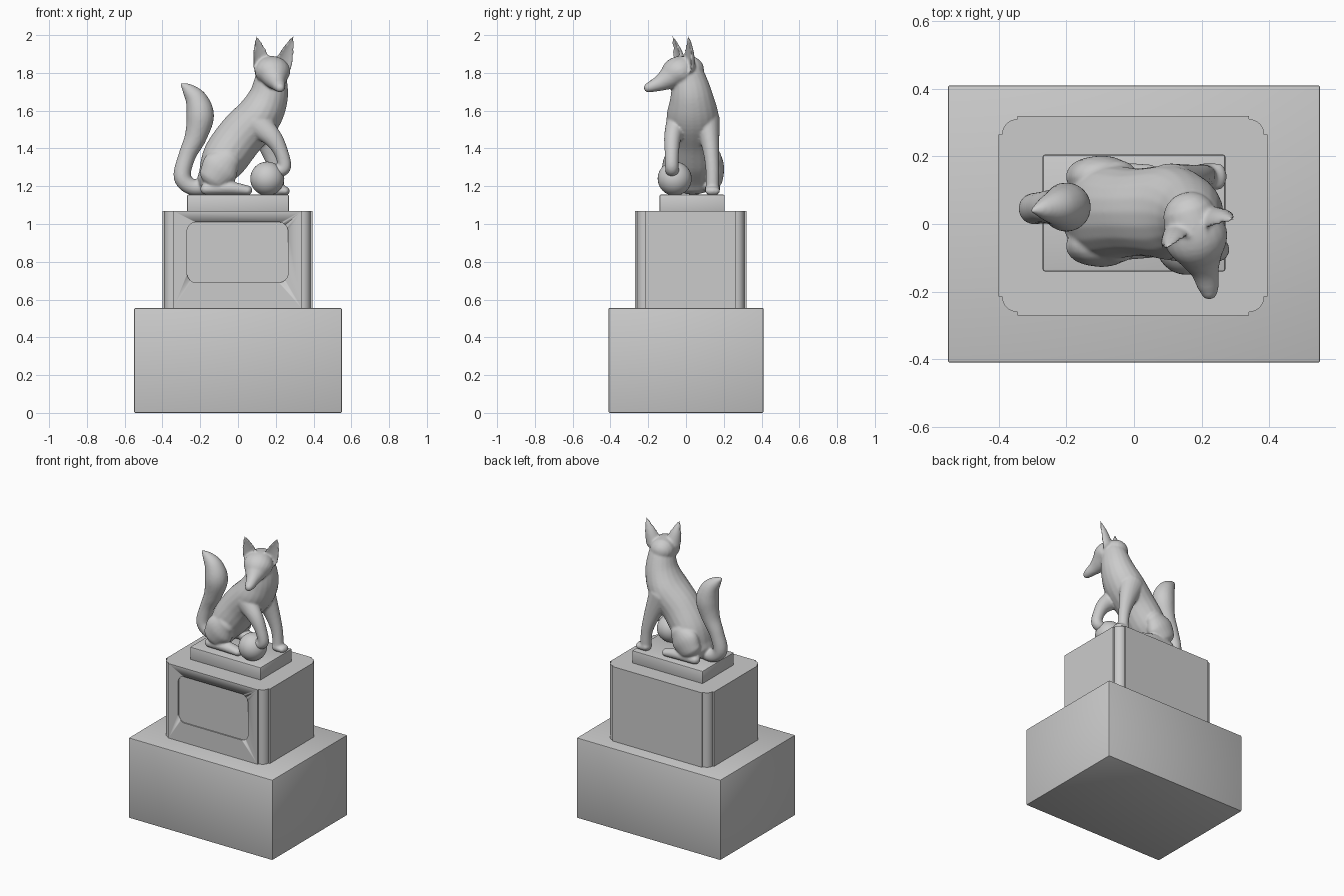
import bpy, bmesh, math
from mathutils import Vector

if "Cube" in bpy.data.objects:
    bpy.data.objects.remove(bpy.data.objects["Cube"])


def new_object(name, bm, angle=35):
    bmesh.ops.recalc_face_normals(bm, faces=bm.faces)
    me = bpy.data.meshes.new(name)
    bm.to_mesh(me)
    bm.free()
    ob = bpy.data.objects.new(name, me)
    bpy.context.collection.objects.link(ob)
    bpy.ops.object.select_all(action='DESELECT')
    ob.select_set(True)
    bpy.context.view_layer.objects.active = ob
    bpy.ops.object.shade_smooth_by_angle(angle=math.radians(angle))
    return ob


def prism(name, outline, z0, z1, bevel=0.0):
    bm = bmesh.new()
    f = bm.faces.new([bm.verts.new((x, y, z0)) for x, y in outline])
    ext = bmesh.ops.extrude_face_region(bm, geom=[f])["geom"]
    bmesh.ops.translate(bm, vec=(0, 0, z1 - z0),
                        verts=[v for v in ext if isinstance(v, bmesh.types.BMVert)])
    if bevel:
        bmesh.ops.bevel(bm, geom=list(bm.edges), offset=bevel, segments=2,
                        profile=0.5, affect='EDGES')
    return new_object(name, bm)


def rect(x0, x1, y0, y1):
    return [(x0, y0), (x1, y0), (x1, y1), (x0, y1)]


def stepped_corners(x0, x1, y0, y1, step=0.01, r=0.045):
    # rectangle whose corners are a small step followed by a rounded column
    pts, q = [], step + r
    corners = [(x1, y1, 0), (x0, y1, 90), (x0, y0, 180), (x1, y0, 270)]
    for x, y, a in corners:
        sx, sy = (1 if x == x1 else -1), (1 if y == y1 else -1)
        cx, cy = x - sx * q, y - sy * q
        d0, d1 = math.radians(a), math.radians(a + 90)
        pts.append((cx + q * math.cos(d0), cy + q * math.sin(d0)))
        for i in range(9):
            t = d0 + (d1 - d0) * i / 8
            pts.append((cx + r * math.cos(t), cy + r * math.sin(t)))
        pts.append((cx + q * math.cos(d1), cy + q * math.sin(d1)))
    return pts


def spline(p, steps=6):
    # Catmull-Rom through rows of numbers
    out = []
    for i in range(len(p) - 1):
        a, b, c, d = p[max(i - 1, 0)], p[i], p[i + 1], p[min(i + 2, len(p) - 1)]
        for k in range(steps):
            t = k / steps
            out.append([0.5 * (2 * B + (C - A) * t + (2 * A - 5 * B + 4 * C - D) * t * t
                               + (3 * B - A - 3 * C + D) * t ** 3)
                        for A, B, C, D in zip(a, b, c, d)])
    return out + [list(p[-1])]


def limb(bm, rows, side=(0, 1, 0), dent=None, n=20):
    # rows: x, y, z, half width along side, half depth; rounded ends
    rows = spline([r if len(r) == 5 else (*r, r[3]) for r in rows])
    pos = [Vector(r[:3]) for r in rows]
    tan = [(pos[min(i + 1, len(pos) - 1)] - pos[max(i - 1, 0)]).normalized()
           for i in range(len(pos))]
    secs = [(p, t, r[3], r[4]) for p, t, r in zip(pos, tan, rows)]

    def cap(sec, sign):
        p, t, w, d = sec
        return [(p + t * sign * min(w, d) * math.sin(a), t, w * math.cos(a), d * math.cos(a))
                for a in (0.4, 0.8, 1.15, 1.4)]
    secs = cap(secs[0], -1)[::-1] + secs + cap(secs[-1], 1)
    rings = []
    for p, t, w, d in secs:
        s = Vector(side)
        s = (s - t * s.dot(t)).normalized()
        u = t.cross(s)
        ring = []
        for i in range(n):
            a = 2 * math.pi * i / n
            h = math.sin(a)
            if dent is not None and h < 0:
                h *= -dent
            ring.append(bm.verts.new(p + s * w * math.cos(a) + u * d * h))
        rings.append(ring)
    for a, b in zip(rings, rings[1:]):
        for i in range(n):
            j = (i + 1) % n
            bm.faces.new((a[i], a[j], b[j], b[i]))
    bm.faces.new(rings[0][::-1])
    bm.faces.new(rings[-1])


# Stone pedestal in three tiers
prism("base_block", rect(-0.55, 0.55, -0.41, 0.41), 0, 0.555, 0.006)
pedestal = prism("pedestal", stepped_corners(-0.40, 0.395, -0.27, 0.32), 0.55, 1.07)
prism("statue_plinth", rect(-0.27, 0.27, -0.14, 0.205), 1.06, 1.155, 0.006)

# Shallow panel sunk into the pedestal front
bm = bmesh.new()
outline = [(x, z) for x, z in stepped_corners(-0.27, 0.265, 0.69, 1.01, 0.0, 0.05)]
f = bm.faces.new([bm.verts.new((x, -0.30, z)) for x, z in outline[1:]
                  if True])
bmesh.ops.remove_doubles(bm, verts=bm.verts, dist=1e-5)
ext = bmesh.ops.extrude_face_region(bm, geom=list(bm.faces))["geom"]
bmesh.ops.translate(bm, vec=(0, 0.038, 0),
                    verts=[v for v in ext if isinstance(v, bmesh.types.BMVert)])
cutter = new_object("panel_cutter", bm)
cutter.hide_render = True
mod = pedestal.modifiers.new("panel", 'BOOLEAN')
mod.operation, mod.object, mod.solver = 'DIFFERENCE', cutter, 'EXACT'
bpy.context.view_layer.objects.active = pedestal
bpy.ops.object.modifier_move_to_index(modifier="panel", index=0)
bpy.ops.object.modifier_apply(modifier="panel")
bpy.data.objects.remove(cutter)

# Seated fox: torso and neck
fox = bmesh.new()
limb(fox, [(-0.13, .035, 1.24, .13, .085), (-0.075, .035, 1.34, .14, .12),
           (0.01, .035, 1.46, .13, .125), (0.11, .035, 1.57, .138, .12),
           (0.16, .03, 1.67, .115, .105), (0.175, .015, 1.77, .09, .085),
           (0.178, -.005, 1.81, .075, .075)])
# Head and muzzle, turned to the front
head_side = (0.92, 0.4, 0)
limb(fox, [(.165, .02, 1.815, .08, .075), (.185, -.045, 1.805, .094, .08),
           (.198, -.095, 1.77, .066, .06), (.21, -.14, 1.745, .042, .042),
           (.22, -.185, 1.727, .032, .03), (.222, -.198, 1.722, .026, .026)], head_side)
# Hollow pointed ears
for base, tip in (((.133, -.045, 1.84), (.10, -.075, 1.995)),
                  ((.243, .0, 1.84), (.295, .01, 1.995))):
    mid = [b * .5 + t * .5 for b, t in zip(base, tip)]
    limb(fox, [(*base, .053, .05), (*mid, .036, .036), (*tip, .005, .007)],
         head_side, dent=0.3)
# Bushy tail
limb(fox, [(-.14, .04, 1.20, .04), (-.24, .045, 1.195, .043), (-.295, .045, 1.25, .046),
           (-.27, .05, 1.36, .046), (-.225, .05, 1.46, .058), (-.2, .05, 1.57, .073),
           (-.22, .05, 1.655, .06), (-.265, .045, 1.712, .034), (-.30, .04, 1.74, .008)])
# Folded hind legs and feet
for y in (-.065, .14):
    limb(fox, [(-.125, y, 1.25, .058, .085), (-.09, y, 1.30, .062, .10),
               (-.05, y, 1.345, .05, .07)])
    limb(fox, [(-.17, y, 1.185, .035, .03), (-.05, y, 1.19, .042, .035),
               (.05, y, 1.178, .036, .026)])
# Standing foreleg
limb(fox, [(.11, .11, 1.55, .07, .085), (.165, .13, 1.41, .046, .055),
           (.20, .14, 1.29, .036, .038), (.21, .14, 1.18, .036, .036)])
limb(fox, [(.20, .14, 1.18, .04, .028), (.25, .14, 1.175, .04, .024)])
# Raised foreleg with its paw on the ball
limb(fox, [(.09, -.045, 1.54, .06, .075), (.18, -.07, 1.46, .046, .052),
           (.228, -.075, 1.38, .038, .038), (.245, -.075, 1.30, .036, .036),
           (.20, -.07, 1.28, .038, .034), (.16, -.065, 1.29, .036, .032)])
fox_ob = new_object("fox", fox, 180)
m = fox_ob.modifiers.new("merge", 'REMESH')
m.mode, m.voxel_size, m.use_smooth_shade = 'VOXEL', 0.007, True
m = fox_ob.modifiers.new("soften", 'SMOOTH')
m.factor, m.iterations = 0.5, 5

# Ball under the paw
bm = bmesh.new()
bmesh.ops.create_uvsphere(bm, u_segments=32, v_segments=20, radius=0.09)
bmesh.ops.translate(bm, vec=(.155, -.06, 1.24), verts=bm.verts)
new_object("ball", bm, 180)
